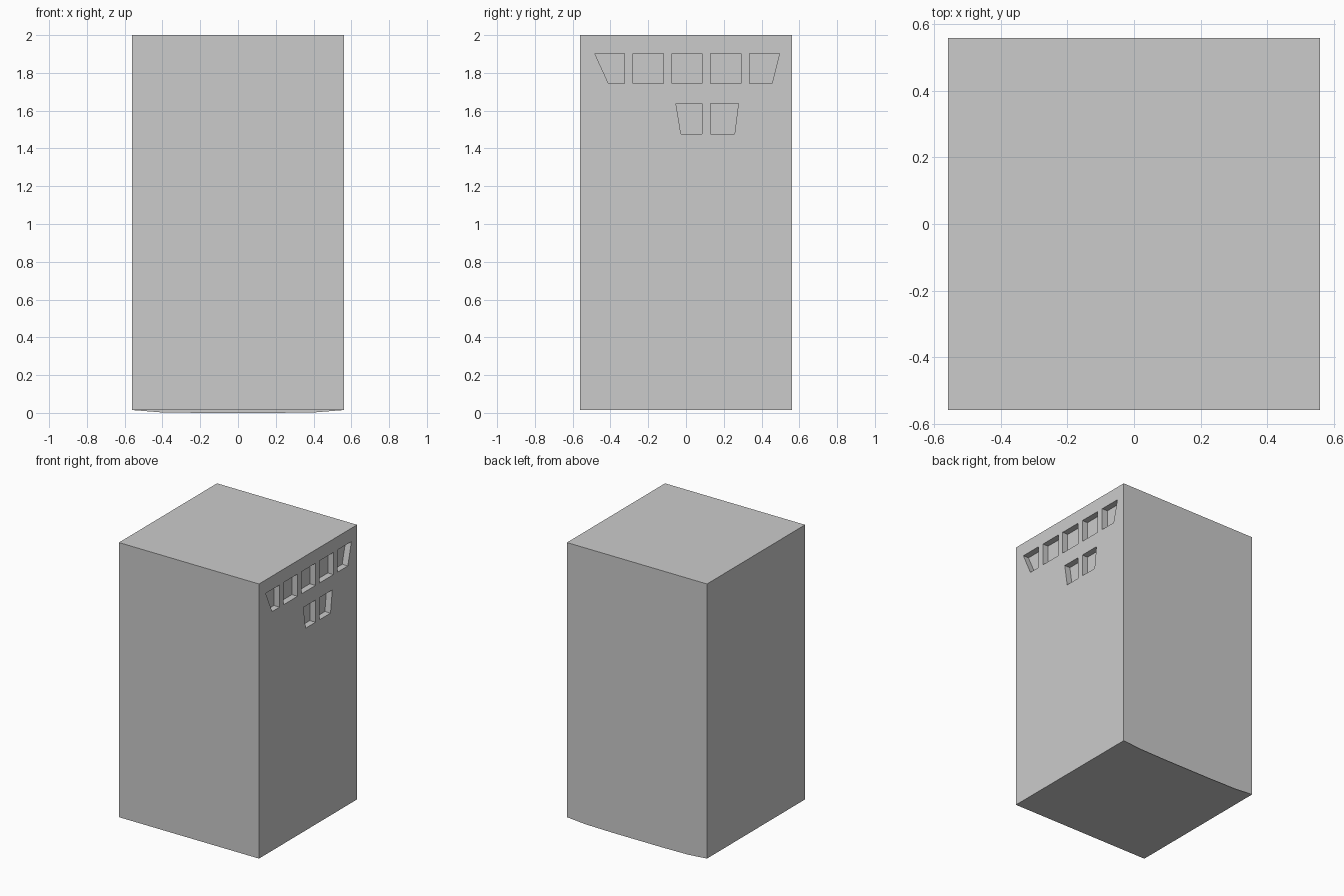
import bpy, bmesh

if "Cube" in bpy.data.objects:
    bpy.data.objects.remove(bpy.data.objects["Cube"])

HALF, TOP, BASE = 0.56, 2.0, 0.015
DEPTH = 0.045


def make_object(name, bm):
    bmesh.ops.recalc_face_normals(bm, faces=bm.faces)
    mesh = bpy.data.meshes.new(name)
    bm.to_mesh(mesh)
    bm.free()
    obj = bpy.data.objects.new(name, mesh)
    bpy.context.collection.objects.link(obj)
    return obj


def add_prism(bm, points, x0, x1):
    """Extrude a (y, z) outline along x."""
    face = bm.faces.new([bm.verts.new((x0, y, z)) for y, z in points])
    new = bmesh.ops.extrude_face_region(bm, geom=[face])["geom"]
    verts = [v for v in new if isinstance(v, bmesh.types.BMVert)]
    bmesh.ops.translate(bm, verts=verts, vec=(x1 - x0, 0, 0))


# Main block
bm = bmesh.new()
add_prism(bm, [(-HALF, BASE), (HALF, BASE), (HALF, TOP), (-HALF, TOP)], -HALF, HALF)
block = make_object("block", bm)

# Recess cutters: top left, top right, bottom left, bottom right in y
upper = [(-0.483, -0.325, -0.41, -0.325),
         (-0.28, -0.12, -0.28, -0.12),
         (-0.075, 0.085, -0.075, 0.085),
         (0.13, 0.29, 0.13, 0.29),
         (0.337, 0.495, 0.337, 0.455)]
lower = [(-0.053, 0.085, -0.027, 0.085),
         (0.13, 0.277, 0.13, 0.257)]
bm = bmesh.new()
for row, z0, z1 in ((upper, 1.743, 1.903), (lower, 1.477, 1.637)):
    for tl, tr, bl, br in row:
        add_prism(bm, [(bl, z0), (br, z0), (tr, z1), (tl, z1)], HALF - DEPTH, HALF + 0.1)
cutter = make_object("recess_cutter", bm)
cutter.hide_render = True
cutter.hide_set(True)

# Sunken windows in the right side
cut = block.modifiers.new("recesses", 'BOOLEAN')
cut.operation = 'DIFFERENCE'
cut.solver = 'EXACT'
cut.object = cutter
bpy.context.view_layer.objects.active = block
bpy.ops.object.modifier_apply(modifier=cut.name)
bpy.data.objects.remove(cutter, do_unlink=True)

# Thin lip hanging below the back face
bm = bmesh.new()
lip = [(-HALF, BASE), (-0.41, 0.003), (-0.2, 0), (0.2, 0), (0.41, 0.003), (HALF, BASE)]
bm.faces.new([bm.verts.new((x, HALF, z)) for x, z in reversed(lip)])
back_lip = make_object("back_lip", bm)
for p in back_lip.data.polygons:
    if p.normal.y < 0:
        p.flip()
